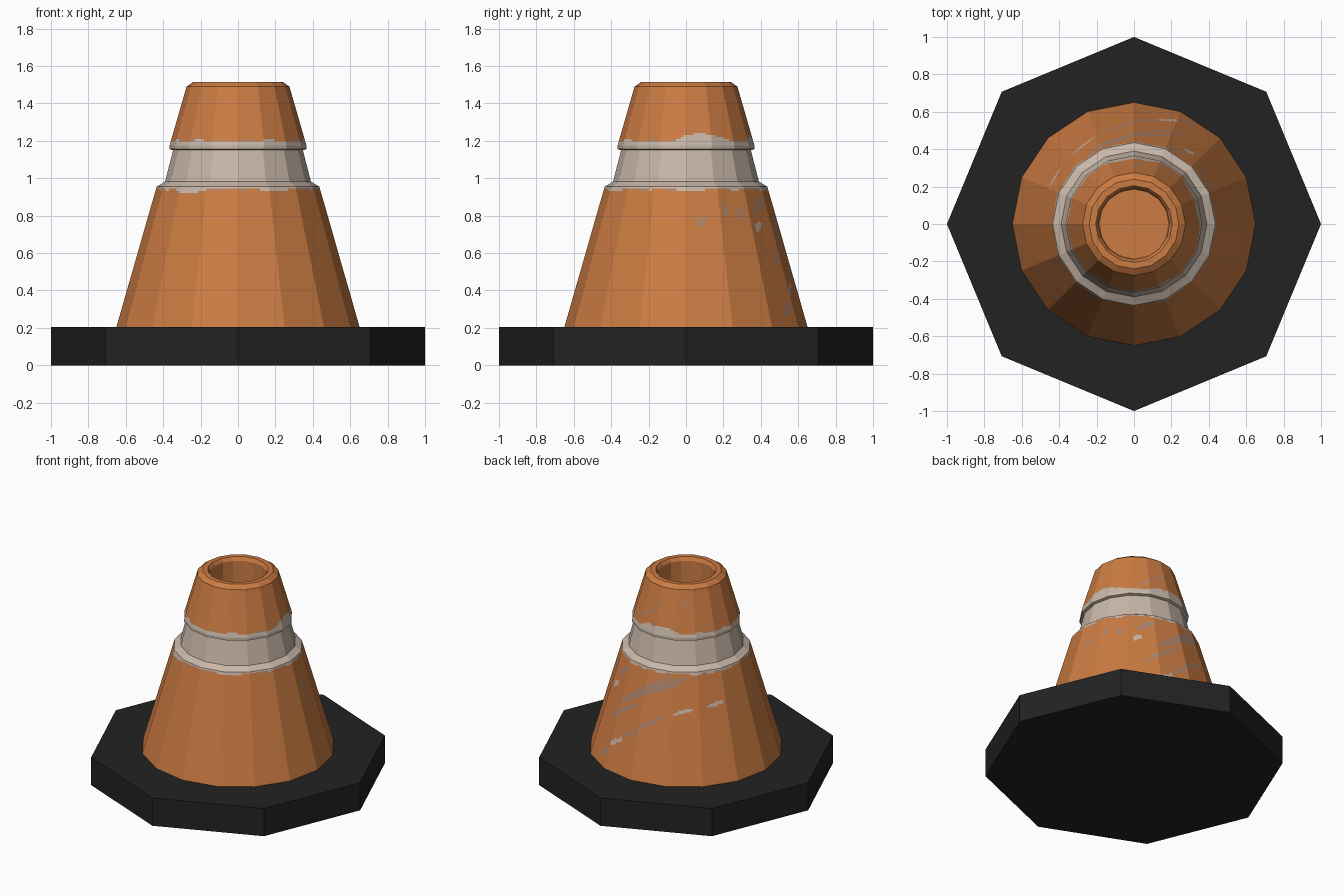
import bpy, bmesh, math

if "Cube" in bpy.data.objects:
    bpy.data.objects.remove(bpy.data.objects["Cube"])

def material(name, rgb):
    m = bpy.data.materials.new(name)
    m.diffuse_color = (*rgb, 1)
    m.use_nodes = True
    m.node_tree.nodes["Principled BSDF"].inputs["Base Color"].default_value = m.diffuse_color
    return m

black = material("black rubber", (0.016, 0.016, 0.016))
orange = material("faded orange", (0.60, 0.20, 0.055))
white = material("dirty white", (0.58, 0.475, 0.395))
tan = material("worn paint tan", (0.42, 0.235, 0.155))

def add_object(name, bm, mats):
    bmesh.ops.recalc_face_normals(bm, faces=bm.faces)
    me = bpy.data.meshes.new(name)
    bm.to_mesh(me)
    bm.free()
    for m in mats:
        me.materials.append(m)
    ob = bpy.data.objects.new(name, me)
    bpy.context.collection.objects.link(ob)
    return ob

# octagonal base slab
bm = bmesh.new()
ring = [bm.verts.new((math.cos(i * math.pi / 4), math.sin(i * math.pi / 4), 0)) for i in range(8)]
foot = bm.faces.new(ring)
ext = bmesh.ops.extrude_face_region(bm, geom=[foot], use_keep_orig=True)
for v in ext["geom"]:
    if isinstance(v, bmesh.types.BMVert):
        v.co.z = 0.205
add_object("base", bm, [black])

# cone profile: radius, height, number of rows up to this point
PROFILE = [(0.65, 0.205, 0), (0.435, 0.955, 68), (0.39, 0.982, 1), (0.347, 1.15, 1),
           (0.366, 1.156, 1), (0.366, 1.175, 1), (0.275, 1.49, 28), (0.24, 1.515, 1),
           (0.205, 1.515, 1), (0.19, 1.49, 1), (0.185, 1.2, 1)]
SIDES, SUB = 16, 10
COLS = SIDES * SUB

# scuffs: angle, height, half width in degrees, half height, slope per degree, material
SCUFFS = [(98, 0.60, 11, 0.018, 0.005, 2), (122, 0.69, 9, 0.016, 0.003, 1),
          (150, 0.73, 9, 0.015, 0.002, 1), (72, 0.41, 6, 0.020, 0.006, 1),
          (82, 0.49, 9, 0.018, 0.006, 2), (52, 0.74, 4, 0.030, 0.006, 1),
          (90, 0.80, 26, 0.035, 0.0055, 2), (72, 0.62, 16, 0.022, 0.006, 2),
          (110, 0.86, 18, 0.030, 0.004, 2), (62, 0.30, 5, 0.030, 0.006, 2),
          (10, 0.77, 3, 0.025, 0.004, 2), (27, 0.83, 3, 0.035, 0.003, 2),
          (38, 0.81, 3, 0.035, -0.003, 2), (60, 0.86, 8, 0.030, 0.005, 2),
          (84, 1.33, 9, 0.014, 0.005, 2), (122, 1.39, 5, 0.012, 0.003, 2),
          (65, 1.27, 8, 0.014, 0.005, 2)]

def wobble(a):
    t = math.radians(a)
    return (math.sin(5 * t + 1) + math.sin(11 * t) + 0.7 * math.sin(23 * t + 2)) / 2.7

def bump(a, centre, width):
    d = (a - centre + 180) % 360 - 180
    return max(0, 1 - (d / width) ** 2)

def paint(a, z):
    """0 orange, 1 white, 2 tan, from angle in degrees and height"""
    top = 1.2 + 0.009 * wobble(a) + 0.035 * bump(a, 15, 28) + 0.03 * bump(a, 95, 28)
    low = 0.94 - 0.012 * wobble(a + 70) - 0.01 * bump(a, 240, 20)
    if low < z < top:
        return 1
    fringe = 0.014 * max(0, wobble(3 * a + 40))
    if low - fringe < z < top + fringe:
        return 2
    for ca, cz, ha, hz, slope, mat in SCUFFS:
        da = (a - ca + 180) % 360 - 180
        dz = z - cz - slope * da
        ragged = 0.8 + 0.35 * math.sin(a * 0.9 + z * 70) * math.sin(a * 0.37 - z * 110)
        if (da / ha) ** 2 + (dz / hz) ** 2 < ragged:
            return mat
    return 0

# 16-sided cone, its flat sides cut finely so the paint edges can be ragged
rows = [PROFILE[0][:2]]
for (r0, z0, _), (r1, z1, n) in zip(PROFILE, PROFILE[1:]):
    rows += [(r0 + (r1 - r0) * k / n, z0 + (z1 - z0) * k / n) for k in range(1, n + 1)]

def flat_point(c):
    """point on the unit 16-sided polygon"""
    s, f = divmod(c, SUB)
    f /= SUB
    a, b = (2 * math.pi * k / SIDES for k in (s, s + 1))
    return (math.cos(a) * (1 - f) + math.cos(b) * f, math.sin(a) * (1 - f) + math.sin(b) * f)

unit = [flat_point(c) for c in range(COLS)]
bm = bmesh.new()
grid = [[bm.verts.new((r * x, r * y, z)) for x, y in unit] for r, z in rows]
for j in range(len(rows) - 1):
    inside = j >= len(rows) - 4
    z = (rows[j][1] + rows[j + 1][1]) / 2
    for c in range(COLS):
        d = (c + 1) % COLS
        f = bm.faces.new((grid[j][c], grid[j][d], grid[j + 1][d], grid[j + 1][c]))
        f.material_index = 0 if inside else paint((c + 0.5) * 360 / COLS, z)
bm.faces.new(grid[-1])  # floor of the top hole
add_object("cone", bm, [orange, white, tan])
